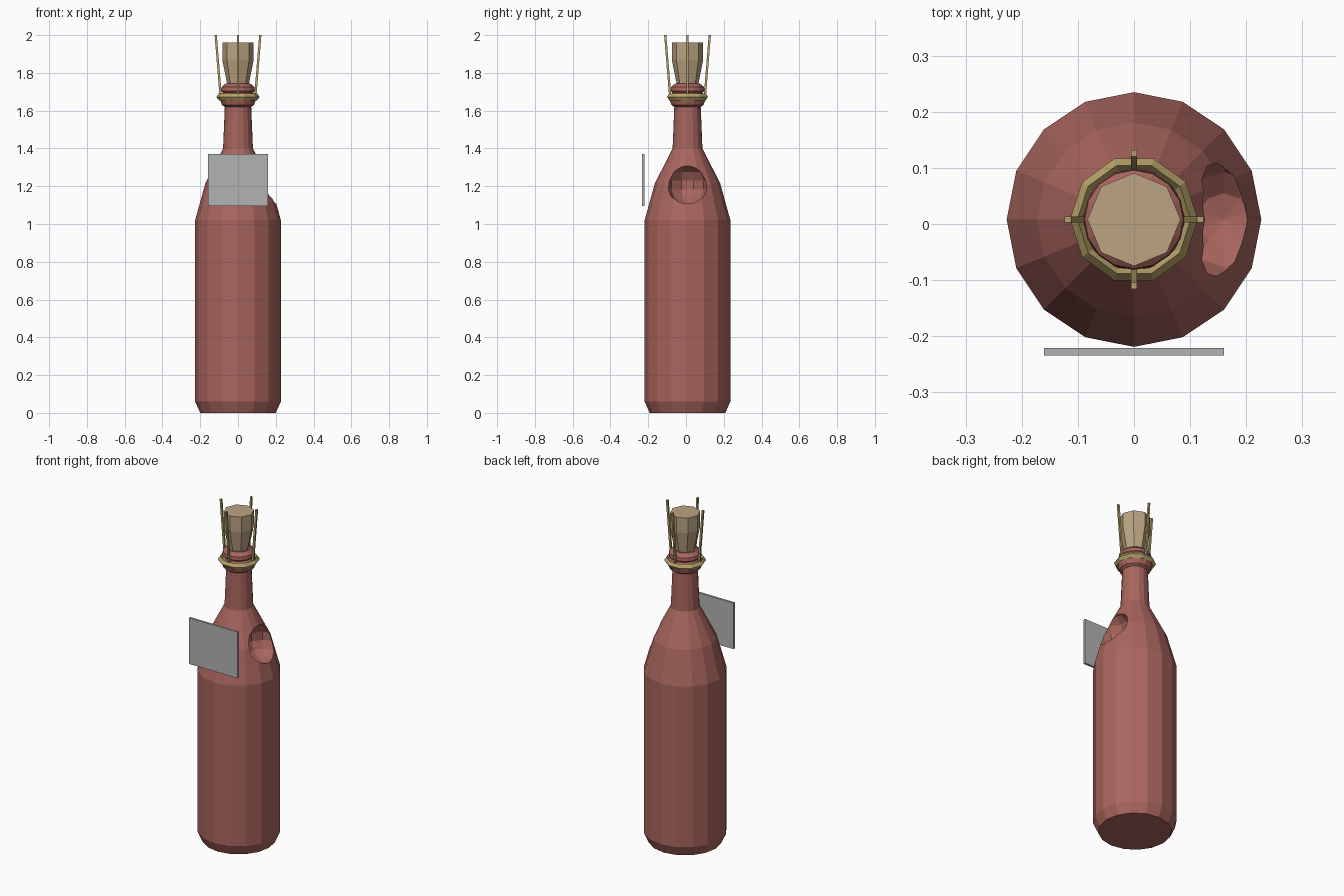
import bpy, bmesh, math
from mathutils import Vector

if "Cube" in bpy.data.objects:
    bpy.data.objects.remove(bpy.data.objects["Cube"])

CY = 0.008  # bottle axis in y


def material(name, rgb):
    m = bpy.data.materials.new(name)
    m.diffuse_color = (*rgb, 1)
    m.use_nodes = True
    m.node_tree.nodes["Principled BSDF"].inputs["Base Color"].default_value = m.diffuse_color
    return m


GLASS = material("dull red glass", (0.40, 0.132, 0.112))
CORK = material("tan cork", (0.50, 0.37, 0.225))
BRASS = material("brass wire", (0.47, 0.36, 0.14))
GREY = material("grey label", (0.45, 0.45, 0.45))


def add(name, bm, mat):
    bmesh.ops.recalc_face_normals(bm, faces=bm.faces)
    me = bpy.data.meshes.new(name)
    bm.to_mesh(me)
    bm.free()
    ob = bpy.data.objects.new(name, me)
    bpy.context.collection.objects.link(ob)
    me.materials.append(mat)
    return ob


def lathe(name, profile, sides, mat, closed=False):
    """Revolve (radius, z) points; cap the ends, or join them into a ring."""
    bm = bmesh.new()
    rings = [[bm.verts.new((r * math.cos(a), CY + r * math.sin(a), z))
              for a in (2 * math.pi * i / sides for i in range(sides))]
             for r, z in profile]
    pairs = list(zip(rings, rings[1:]))
    if closed:
        pairs.append((rings[-1], rings[0]))
    else:
        bm.faces.new(rings[0])
        bm.faces.new(rings[-1])
    for lo, hi in pairs:
        for i in range(sides):
            j = (i + 1) % sides
            bm.faces.new((lo[i], lo[j], hi[j], hi[i]))
    return add(name, bm, mat)


# Bottle body, shoulder, neck and double lip
bottle = lathe("bottle", [
    (0.20, 0), (0.227, 0.06), (0.227, 1.02), (0.173, 1.215), (0.079, 1.40),
    (0.07, 1.62), (0.085, 1.63), (0.092, 1.65), (0.092, 1.675), (0.080, 1.695),
    (0.090, 1.705), (0.088, 1.725), (0.066, 1.743)], 16, GLASS)

# Broken-out hollow in the right shoulder
bm = bmesh.new()
bmesh.ops.create_uvsphere(bm, u_segments=10, v_segments=7, radius=0.108)
bmesh.ops.translate(bm, verts=bm.verts, vec=(0.16, CY, 1.207))
cutter = add("hollow_cutter", bm, GLASS)
cutter.hide_render = True
cutter.hide_set(True)
mod = bottle.modifiers.new("hollow", 'BOOLEAN')
mod.operation = 'DIFFERENCE'
mod.solver = 'EXACT'
mod.object = cutter

# Flared stopper
lathe("cork", [(0.056, 1.70), (0.057, 1.74), (0.083, 1.87), (0.083, 1.96)], 8, CORK)

# Wire ring round the lip
lathe("wire_ring", [(0.114, 1.673), (0.101, 1.692), (0.089, 1.673), (0.101, 1.654)],
      10, BRASS, closed=True)

# Four upright wires leaning outward
for k, label in enumerate(("right", "back", "left", "front")):
    a = k * math.pi / 2
    out = Vector((math.cos(a), math.sin(a), 0))
    side = Vector((-math.sin(a), math.cos(a), 0))
    bm = bmesh.new()
    ends = []
    for r, z in ((0.092, 1.68), (0.118, 2.0)):
        ends.append([bm.verts.new(Vector((0, CY, z)) + out * (r + 0.006 * u) + side * 0.005 * v)
                     for u, v in ((-1, -1), (1, -1), (1, 1), (-1, 1))])
    lo, hi = ends
    bm.faces.new(lo)
    bm.faces.new(hi)
    for i in range(4):
        j = (i + 1) % 4
        bm.faces.new((lo[i], lo[j], hi[j], hi[i]))
    add("wire_" + label, bm, BRASS)

# Flat label board standing off the front
bm = bmesh.new()
bmesh.ops.create_cube(bm, size=1)
bmesh.ops.scale(bm, verts=bm.verts, vec=(0.32, 0.013, 0.275))
bmesh.ops.translate(bm, verts=bm.verts, vec=(0, -0.2275, 1.2325))
add("label", bm, GREY)
